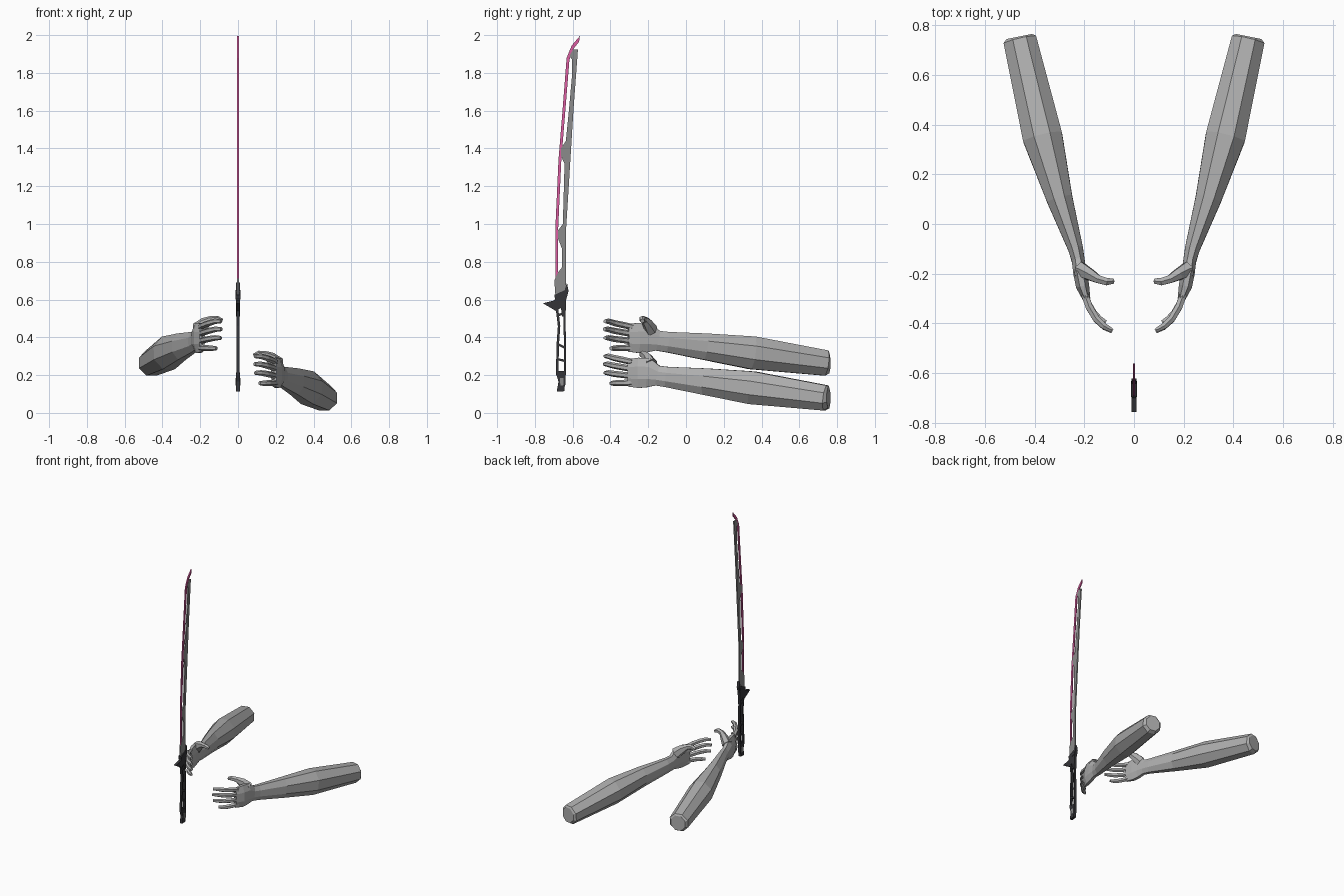
import bpy, bmesh, math
from mathutils import Vector


def material(name, rgb):
    m = bpy.data.materials.new(name)
    m.diffuse_color = (*rgb, 1)
    return m


SKIN = material("light grey", (0.43, 0.43, 0.43))
STEEL = material("steel grey", (0.26, 0.26, 0.26))
DARK = material("charcoal", (0.035, 0.035, 0.04))
PINK = material("pink", (0.72, 0.11, 0.36))


def finish(bm, name, mat):
    bmesh.ops.recalc_face_normals(bm, faces=bm.faces)
    me = bpy.data.meshes.new(name)
    bm.to_mesh(me)
    bm.free()
    me.materials.append(mat)
    ob = bpy.data.objects.new(name, me)
    bpy.context.collection.objects.link(ob)
    return ob


def loft(name, stations, sides, mat):
    """Skin elliptical rings; station = (x, y, z, half width, half height)."""
    bm = bmesh.new()
    pts = [Vector(s[:3]) for s in stations]
    k = 1 / math.cos(math.pi / sides)
    rings = []
    for i, s in enumerate(stations):
        t = (pts[min(i + 1, len(pts) - 1)] - pts[max(i - 1, 0)]).normalized()
        side = t.cross(Vector((0, 0, 1))).normalized()
        up = side.cross(t)
        ring = []
        for j in range(sides):
            a = 2 * math.pi * (j + 0.5) / sides
            ring.append(bm.verts.new(pts[i] + side * (math.cos(a) * s[3] * k)
                                     + up * (math.sin(a) * s[4] * k)))
        rings.append(ring)
    for a, b in zip(rings, rings[1:]):
        for j in range(sides):
            n = (j + 1) % sides
            bm.faces.new((a[j], a[n], b[n], b[j]))
    bm.faces.new(rings[0])
    bm.faces.new(rings[-1])
    return finish(bm, name, mat)


def plate(name, outline, half, mat):
    """Extrude a (y, z) outline to both sides of x = 0."""
    bm = bmesh.new()
    f = bm.faces.new([bm.verts.new((-half, y, z)) for y, z in outline])
    r = bmesh.ops.extrude_face_region(bm, geom=[f])
    vs = [v for v in r["geom"] if isinstance(v, bmesh.types.BMVert)]
    bmesh.ops.translate(bm, verts=vs, vec=(2 * half, 0, 0))
    return finish(bm, name, mat)


def bar(name, path, width, half, mat):
    """A flat strip of even width following a (y, z) path."""
    left, right = [], []
    for i, p in enumerate(path):
        a, b = path[max(i - 1, 0)], path[min(i + 1, len(path) - 1)]
        d = Vector((b[0] - a[0], b[1] - a[1])).normalized() * (width / 2)
        left.append((p[0] - d.y, p[1] + d.x))
        right.append((p[0] + d.y, p[1] - d.x))
    return plate(name, left + right[::-1], half, mat)


# Arms: the left one is a mirror copy, raised
FOREARM = [(0.462, 0.755, 0.079, 0.052, 0.054), (0.459, 0.74, 0.079, 0.067, 0.067),
           (0.368, 0.35, 0.133, 0.080, 0.087), (0.299, 0.10, 0.166, 0.052, 0.070),
           (0.235, -0.10, 0.190, 0.030, 0.054), (0.224, -0.15, 0.197, 0.026, 0.053),
           (0.217, -0.20, 0.212, 0.027, 0.078), (0.207, -0.25, 0.212, 0.027, 0.080),
           (0.190, -0.305, 0.212, 0.015, 0.073)]
THUMB = [(0.215, -0.185, 0.255, 0.030, 0.035), (0.175, -0.205, 0.290, 0.022, 0.028),
         (0.145, -0.222, 0.308, 0.016, 0.017), (0.110, -0.232, 0.312, 0.015, 0.015),
         (0.083, -0.230, 0.302, 0.010, 0.010)]
# finger: height at knuckle, height at tip, reach
FINGERS = [(0.270, 0.300, 0.97), (0.233, 0.258, 1.0), (0.195, 0.212, 0.97), (0.160, 0.157, 0.76)]
CURL = [(0.198, -0.285), (0.180, -0.335), (0.150, -0.385), (0.118, -0.415), (0.087, -0.432)]

for label, sign, lift in (("right", 1, 0.0), ("left", -1, 0.185)):
    def place(st):
        return [(sign * x, y, z + lift, w, h) for x, y, z, w, h in st]

    loft(label + "_forearm_and_palm", place(FOREARM), 8, SKIN)
    loft(label + "_thumb", place(THUMB), 6, SKIN)
    for n, (z0, z1, reach) in enumerate(FINGERS):
        st = []
        for i, (x, y) in enumerate(CURL):
            t = i / 4
            r = (0.014, 0.0145, 0.014, 0.0125, 0.009)[i]
            st.append((CURL[0][0] + (x - CURL[0][0]) * reach,
                       CURL[0][1] + (y - CURL[0][1]) * reach,
                       z0 + (z1 - z0) * min(1, t * 1.4), r, r))
        loft(f"{label}_finger_{n + 1}", place(st), 6, SKIN)

# Glowing cutting edge
plate("blade_edge", [
    (-0.692, 0.70), (-0.692, 0.97), (-0.675, 1.34), (-0.653, 1.61), (-0.632, 1.88),
    (-0.605, 1.945), (-0.562, 1.995), (-0.566, 1.965), (-0.598, 1.925), (-0.617, 1.87),
    (-0.638, 1.61), (-0.660, 1.34), (-0.677, 0.97), (-0.677, 0.70)], 0.004, PINK)

# Spine with bridges reaching to the edge
plate("blade_spine", [
    (-0.635, 0.64), (-0.635, 0.97), (-0.612, 1.34), (-0.596, 1.60), (-0.572, 1.925),
    (-0.597, 1.925), (-0.617, 1.89), (-0.603, 1.87), (-0.604, 1.78), (-0.620, 1.60),
    (-0.636, 1.44), (-0.662, 1.40), (-0.662, 1.36), (-0.643, 1.32), (-0.652, 1.00),
    (-0.678, 0.965), (-0.678, 0.925), (-0.657, 0.87), (-0.657, 0.77), (-0.680, 0.74),
    (-0.697, 0.70), (-0.690, 0.60)], 0.005, STEEL)

# Guard with forward spike and rear horn
plate("guard", [
    (-0.757, 0.580), (-0.700, 0.595), (-0.680, 0.620), (-0.650, 0.625), (-0.630, 0.690),
    (-0.622, 0.645), (-0.634, 0.600), (-0.638, 0.510), (-0.655, 0.510), (-0.662, 0.555),
    (-0.690, 0.540), (-0.715, 0.555)], 0.010, DARK)
plate("guard_collar", [
    (-0.693, 0.600), (-0.697, 0.625), (-0.640, 0.650), (-0.632, 0.615)], 0.012, DARK)

# Open frame handle
bar("handle_front_bar", [(-0.684, 0.56), (-0.672, 0.46), (-0.679, 0.36), (-0.682, 0.20)],
    0.013, 0.008, DARK)
bar("handle_rear_bar", [(-0.645, 0.56), (-0.641, 0.38), (-0.641, 0.20)], 0.011, 0.008, DARK)
for n, (za, zb) in enumerate(((0.515, 0.53), (0.365, 0.345), (0.285, 0.275), (0.215, 0.215))):
    bar(f"handle_rung_{n + 1}", [(-0.682, za), (-0.641, zb)], 0.012, 0.007, DARK)

# Pommel and its metal cap
plate("pommel", [
    (-0.687, 0.205), (-0.665, 0.215), (-0.637, 0.210), (-0.637, 0.155), (-0.643, 0.135),
    (-0.680, 0.135), (-0.675, 0.165)], 0.010, DARK)
plate("pommel_cap", [
    (-0.681, 0.137), (-0.643, 0.137), (-0.643, 0.115), (-0.683, 0.112)], 0.010, DARK)
for s in (-1, 1):
    cheek = plate("pommel_plate", [
        (-0.668, 0.185), (-0.648, 0.185), (-0.650, 0.145), (-0.665, 0.145)], 0.002, STEEL)
    cheek.location.x = s * 0.010
